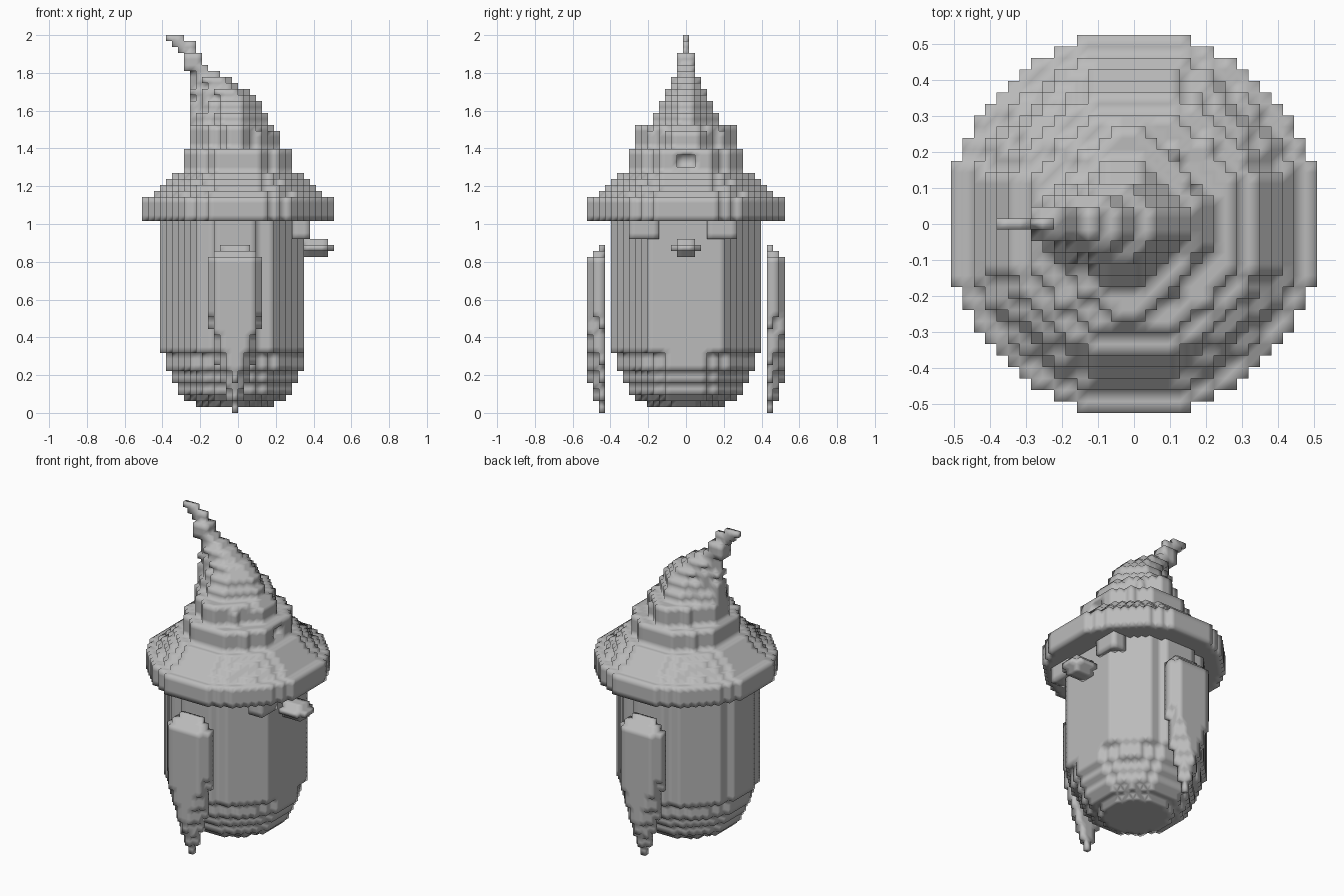
import bpy, bmesh, math

if "Cube" in bpy.data.objects:
    bpy.data.objects.remove(bpy.data.objects["Cube"])

U = 2 / 63  # size of one block

grey = bpy.data.materials.new("plain grey")
grey.diffuse_color = (0.5, 0.5, 0.5, 1)
grey.use_nodes = True
grey.node_tree.nodes["Principled BSDF"].inputs["Base Color"].default_value = grey.diffuse_color


def oval(z0, z1, x0, x1, yh, cx=None, power=2, grow=(0.4, 0.25)):
    """Blocks in an oval disc from x0 to x1 and within +-yh, widest at cx."""
    if cx is None:
        cx = (x0 + x1) / 2
    cells = set()
    for i in range(x0, x1):
        dx = i + 0.5 - cx
        rx = (x1 - cx if dx > 0 else cx - x0) + grow[0]
        for j in range(-int(yh), int(yh) + 1):
            if (abs(dx) / rx) ** power + (abs(j) / (yh + grow[1])) ** power <= 1:
                cells |= {(i, j, k) for k in range(z0, z1)}
    return cells


def box(x0, x1, y0, y1, z0, z1):
    """Blocks in a box, the y range counts block centres and includes both ends."""
    return {(i, j, k) for i in range(x0, x1)
            for j in range(y0, y1 + 1) for k in range(z0, z1)}


# Outward direction and corners (anticlockwise) of the six block faces
SIDES = [((1, 0, 0), [(1, 0, 0), (1, 1, 0), (1, 1, 1), (1, 0, 1)]),
         ((-1, 0, 0), [(0, 0, 0), (0, 0, 1), (0, 1, 1), (0, 1, 0)]),
         ((0, 1, 0), [(0, 1, 0), (0, 1, 1), (1, 1, 1), (1, 1, 0)]),
         ((0, -1, 0), [(0, 0, 0), (1, 0, 0), (1, 0, 1), (0, 0, 1)]),
         ((0, 0, 1), [(0, 0, 1), (1, 0, 1), (1, 1, 1), (0, 1, 1)]),
         ((0, 0, -1), [(0, 0, 0), (0, 1, 0), (1, 1, 0), (1, 0, 0)])]


def build(name, cells, open_top=None):
    """Skin the blocks, merge flat areas and shade smoothly."""
    bm, verts = bmesh.new(), {}
    for (i, j, k) in sorted(cells):
        for (dx, dy, dz), corners in SIDES:
            if (i + dx, j + dy, k + dz) in cells:
                continue
            if dz == 1 and k + 1 == open_top:
                continue
            loop = []
            for (a, b, c) in corners:
                key = (i + a, j + b, k + c)
                if key not in verts:
                    verts[key] = bm.verts.new((key[0] * U, (key[1] - 0.5) * U, key[2] * U))
                loop.append(verts[key])
            bm.faces.new(loop)
    bmesh.ops.dissolve_limit(bm, angle_limit=math.radians(1),
                             verts=bm.verts[:], edges=bm.edges[:])
    for f in bm.faces:
        f.smooth = True
    me = bpy.data.meshes.new(name)
    bm.to_mesh(me)
    bm.free()
    me.materials.append(grey)
    ob = bpy.data.objects.new(name, me)
    bpy.context.collection.objects.link(ob)
    return ob


# Wide brim and round hat base: z0, z1, x0, x1, half depth
BRIM = [(32, 36, -16, 16, 16.5), (36, 37, -14, 14, 14.5), (37, 38, -13, 13, 13.5),
        (38, 39, -12, 12, 12.5), (39, 40, -11, 11, 11.5), (40, 44, -9, 9, 9.5)]
# Leaning cone with a ridge towards -x
CONE = [(44, 47, -8, 7, 8.5), (47, 48, -8, 6, 8.5), (48, 50, -8, 5, 5.5),
        (50, 52, -8, 4, 4.5), (52, 53, -8, 3, 3.5), (53, 54, -8, 2, 3.5),
        (54, 55, -8, 0, 2.5), (55, 56, -8, -1, 2.5), (56, 57, -8, -3, 1.5)]
# Bent tip
TIP = [(57, 58, -9, -5, 1.5), (58, 60, -9, -6, 1.5), (60, 61, -10, -7, 0.5),
       (61, 62, -11, -7, 0.5), (62, 63, -12, -9, 0.5)]
hat = set()
for layer in BRIM + TIP:
    hat |= oval(*layer)
for layer in CONE:
    x1, yh = layer[3:]
    hat |= oval(*layer, cx=min(x1 - yh, -0.5) if x1 < 6 else -0.5, power=1.35)
hat -= box(8, 9, -1, 1, 41, 43)  # buckle recess
build("hat", hat)

# Round body with a flat belly: z0, z1, radius
BODY = [(1, 2, 6.5), (2, 3, 8.5), (3, 5, 9.5), (5, 7, 10.5), (7, 10, 11.5), (10, 32, 12.5)]
body = set()
for z0, z1, r in BODY:
    body |= oval(z0, z1, int(-r - 0.5), int(r - 0.5), r, grow=(0.1, 0.1))
body = {c for c in body if c[0] < 11}
build("body", body, open_top=32)

# Eyes tucked under the brim
for y0, y1, name in ((4, 8, "left_eye"), (-9, -5, "right_eye")):
    build(name, box(9, 12, y0, y1, 29, 32) - body, open_top=32)

# Beak
beak = box(11, 15, -2, 2, 27, 28) | box(15, 16, -1, 1, 27, 28)
beak |= box(11, 15, -1, 1, 26, 29)
build("beak", beak)

# Flippers, three layers thick, tapering to a point: z0, z1, half width
FLIPPER = [(0, 2, 0.5), (2, 5, 1.5), (5, 8, 2.5), (8, 14, 3.5),
           (14, 26, 4.5), (26, 27, 3.5), (27, 28, 2.5)]
for side, name in ((1, "left_flipper"), (-1, "right_flipper")):
    cells = set()
    for depth, (low, high, most) in enumerate(((0, 28, 4.5), (2, 27, 4.5), (5, 26, 3.5))):
        y = side * (14 + depth)
        shift = low  # outer layers start their point higher up
        for z0, z1, w in FLIPPER:
            half = min(w, most)
            z0, z1 = (z0 + shift, z1 + shift) if z0 < 14 else (z0, z1)
            if w == 4.5:
                z0 += shift
            cells |= box(int(-0.5 - half), int(-0.5 + half) + 0, y, y, z0, min(z1, high))
    build(name, cells)
